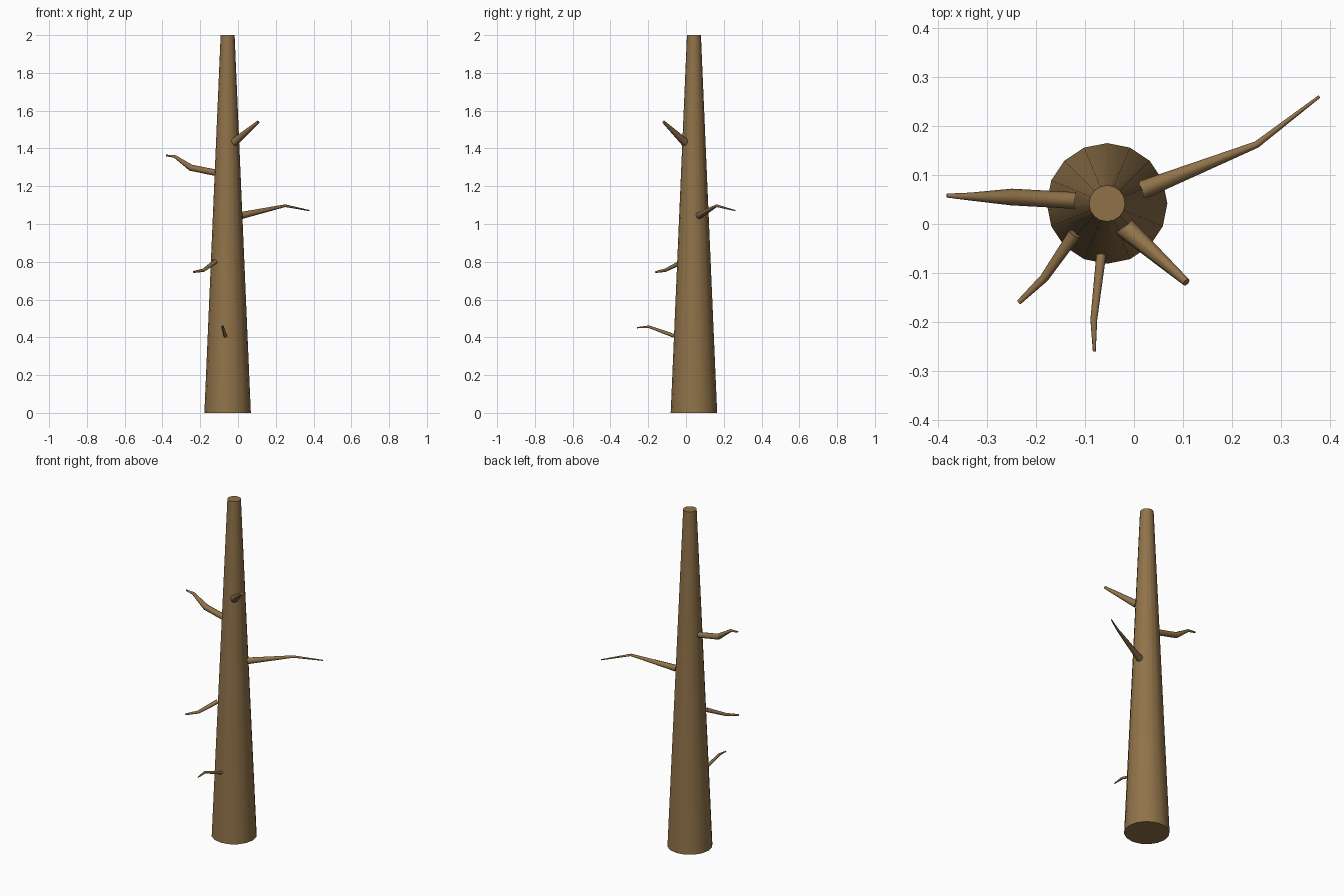
import bpy, bmesh, math
from mathutils import Vector

if "Cube" in bpy.data.objects:
    bpy.data.objects.remove(bpy.data.objects["Cube"])

# single bark colour
bark = bpy.data.materials.new("brown bark")
bark.diffuse_color = (0.28, 0.17, 0.067, 1)
bark.use_nodes = True
bark.node_tree.nodes["Principled BSDF"].inputs["Base Color"].default_value = bark.diffuse_color


def tapered_limb(name, points, sides):
    """Sweep a polygon ring along (x, y, z, radius) points and cap both ends."""
    bm = bmesh.new()
    centres = [Vector(p[:3]) for p in points]
    segs = [(b - a).normalized() for a, b in zip(centres, centres[1:])]
    rings = []
    for i, p in enumerate(points):
        before, after = segs[max(i - 1, 0)], segs[min(i, len(segs) - 1)]
        t = (before + after).normalized()
        ref = Vector((0, 1, 0)) if abs(t.z) > 0.9 else Vector((0, 0, 1))
        u = ref.cross(t).normalized()
        v = t.cross(u)
        ring = []
        for k in range(sides):
            a = 2 * math.pi * k / sides
            ring.append(bm.verts.new(centres[i] + p[3] * (math.cos(a) * u + math.sin(a) * v)))
        rings.append(ring)
    for r, s in zip(rings, rings[1:]):
        for k in range(sides):
            j = (k + 1) % sides
            bm.faces.new((r[k], r[j], s[j], s[k])).smooth = True
    # flat end caps
    bm.faces.new(rings[0][::-1])
    bm.faces.new(rings[-1])
    # sharp cap rims
    for e in bm.edges:
        if any(not f.smooth for f in e.link_faces):
            e.smooth = False
    bmesh.ops.recalc_face_normals(bm, faces=bm.faces)
    mesh = bpy.data.meshes.new(name)
    bm.to_mesh(mesh)
    bm.free()
    mesh.materials.append(bark)
    obj = bpy.data.objects.new(name, mesh)
    bpy.context.collection.objects.link(obj)
    return obj


# trunk
tapered_limb("trunk", [(-0.055, 0.042, 0, 0.123), (-0.055, 0.042, 2, 0.037)], 16)

# broken branches, each starting at the trunk surface
branches = {
    "branch_long_right": [(0.018, 0.07, 1.045, 0.019), (0.25, 0.162, 1.097, 0.007),
                          (0.378, 0.26, 1.071, 0.003)],
    "branch_upper_left": [(-0.12, 0.048, 1.272, 0.017), (-0.25, 0.055, 1.298, 0.017),
                          (-0.335, 0.056, 1.358, 0.008), (-0.382, 0.058, 1.363, 0.004)],
    "branch_top_front": [(-0.02, -0.006, 1.433, 0.022), (0.107, -0.119, 1.541, 0.008)],
    "branch_lower_left": [(-0.121, -0.02, 0.8, 0.013), (-0.183, -0.11, 0.755, 0.009),
                          (-0.235, -0.16, 0.746, 0.005)],
    "branch_low_front": [(-0.067, -0.064, 0.408, 0.01), (-0.082, -0.195, 0.456, 0.007),
                         (-0.081, -0.26, 0.451, 0.003)],
}
for name, points in branches.items():
    tapered_limb(name, points, 8)
